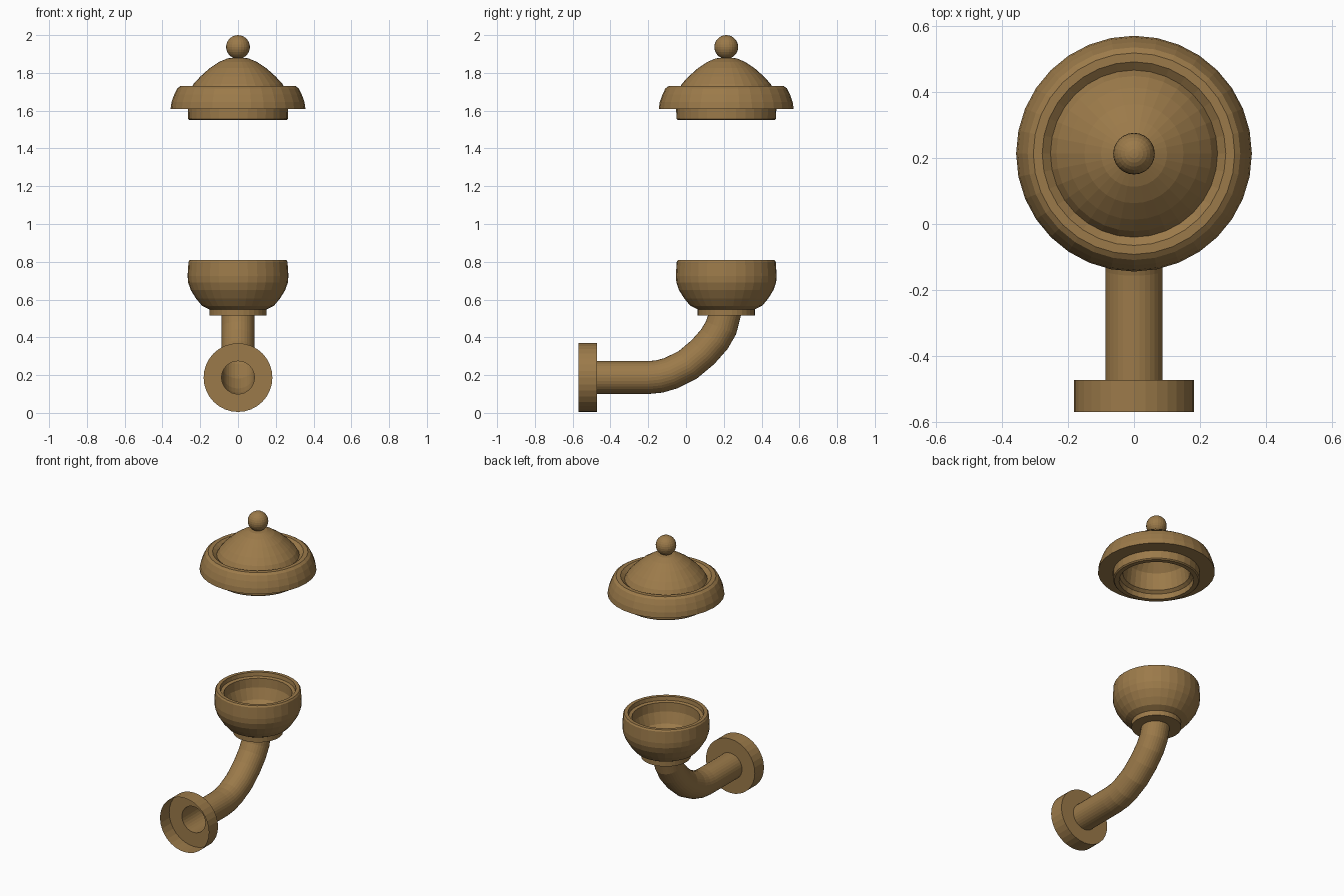
import bpy, bmesh, math
from mathutils import Vector

if "Cube" in bpy.data.objects:
    bpy.data.objects.remove(bpy.data.objects["Cube"])

SIDES = 32
CY = 0.213   # y of the lamp axis
PZ = 0.187   # z of the wall plate axis

bronze = bpy.data.materials.new("aged_bronze")
bronze.diffuse_color = (0.33, 0.195, 0.068, 1)
bronze.use_nodes = True
bronze.node_tree.nodes["Principled BSDF"].inputs["Base Color"].default_value = bronze.diffuse_color


def skin(name, rings, recalc=True):
    """Join rings of points (a single point closes an end) into one mesh."""
    bm = bmesh.new()
    vs = [[bm.verts.new(p) for p in r] for r in rings]
    for a, b in zip(vs, vs[1:]):
        n = max(len(a), len(b))
        for i in range(n):
            j = (i + 1) % n
            quad = [a[i % len(a)], a[j % len(a)], b[j % len(b)], b[i % len(b)]]
            bm.faces.new(list(dict.fromkeys(quad)))
    if recalc:
        bmesh.ops.recalc_face_normals(bm, faces=bm.faces)
    me = bpy.data.meshes.new(name)
    bm.to_mesh(me)
    bm.free()
    me.materials.append(bronze)
    ob = bpy.data.objects.new(name, me)
    bpy.context.collection.objects.link(ob)
    return ob


def lathe(name, profile):
    """Revolve (radius, z) points about the lamp axis."""
    rings = []
    for r, z in profile:
        n = SIDES if r > 0 else 1
        rings.append([(r * math.cos(math.tau * i / n), CY + r * math.sin(math.tau * i / n), z)
                      for i in range(n)])
    return skin(name, rings)


def ring_x(c, r, up, n=SIDES):
    """Circle spanned by the x axis and the vector up."""
    return [c + Vector((1, 0, 0)) * r * math.cos(math.tau * i / n)
            + up * r * math.sin(math.tau * i / n) for i in range(n)]


# Wall plate: shallow cup, open to the front, with a hole for the pipe
Z = Vector((0, 0, 1))
skin("wall_plate", [ring_x(Vector((0, y, PZ)), r, Z)
                    for y, r in [(-0.57, 0.182), (-0.472, 0.182), (-0.472, 0.087)]])

# Curved arm: open pipe swept along a bend
path = [Vector((0, y, z)) for y, z in
        [(-0.472, PZ), (-0.2, PZ), (-0.14, 0.193), (-0.08, 0.21), (0.01, 0.255),
         (0.09, 0.322), (0.15, 0.39), (0.185, 0.45), (0.205, 0.52)]]
rings = []
for i, p in enumerate(path):
    t = (path[min(i + 1, len(path) - 1)] - path[max(i - 1, 0)]).normalized()
    if i == len(path) - 1:
        t = Z
    rings.append(ring_x(p, 0.087, Vector((0, -t.z, t.y))))
skin("curved_arm", rings)

# Collar under the bowl
lathe("bowl_collar", [(0, 0.515), (0.152, 0.515), (0.152, 0.552), (0, 0.552)])

# Bowl with a stepped rim
lathe("bowl", [(0, 0.547), (0.15, 0.547), (0.19, 0.567), (0.222, 0.605), (0.25, 0.65),
               (0.264, 0.69), (0.267, 0.725), (0.262, 0.80), (0.255, 0.81),
               (0.232, 0.81), (0.228, 0.785), (0.208, 0.78), (0.205, 0.72),
               (0.18, 0.65), (0.12, 0.59), (0, 0.575)])

# Lid: lower ring, brim, groove and dome, hollow inside
lathe("lid", [(0, 1.85), (0.06, 1.835), (0.13, 1.785), (0.19, 1.71), (0.205, 1.60),
              (0.225, 1.585), (0.228, 1.55), (0.257, 1.55), (0.264, 1.557), (0.265, 1.61),
              (0.357, 1.61), (0.352, 1.645), (0.338, 1.685), (0.322, 1.718),
              (0.305, 1.73), (0.278, 1.73), (0.253, 1.71), (0.235, 1.742),
              (0.20, 1.78), (0.15, 1.825), (0.10, 1.858), (0.055, 1.877), (0, 1.882)])

# Ball finial
bpy.ops.mesh.primitive_uv_sphere_add(segments=24, ring_count=14, radius=0.063,
                                     location=(0, CY, 1.937))
ball = bpy.context.object
ball.name = "ball_finial"
ball.data.materials.append(bronze)
